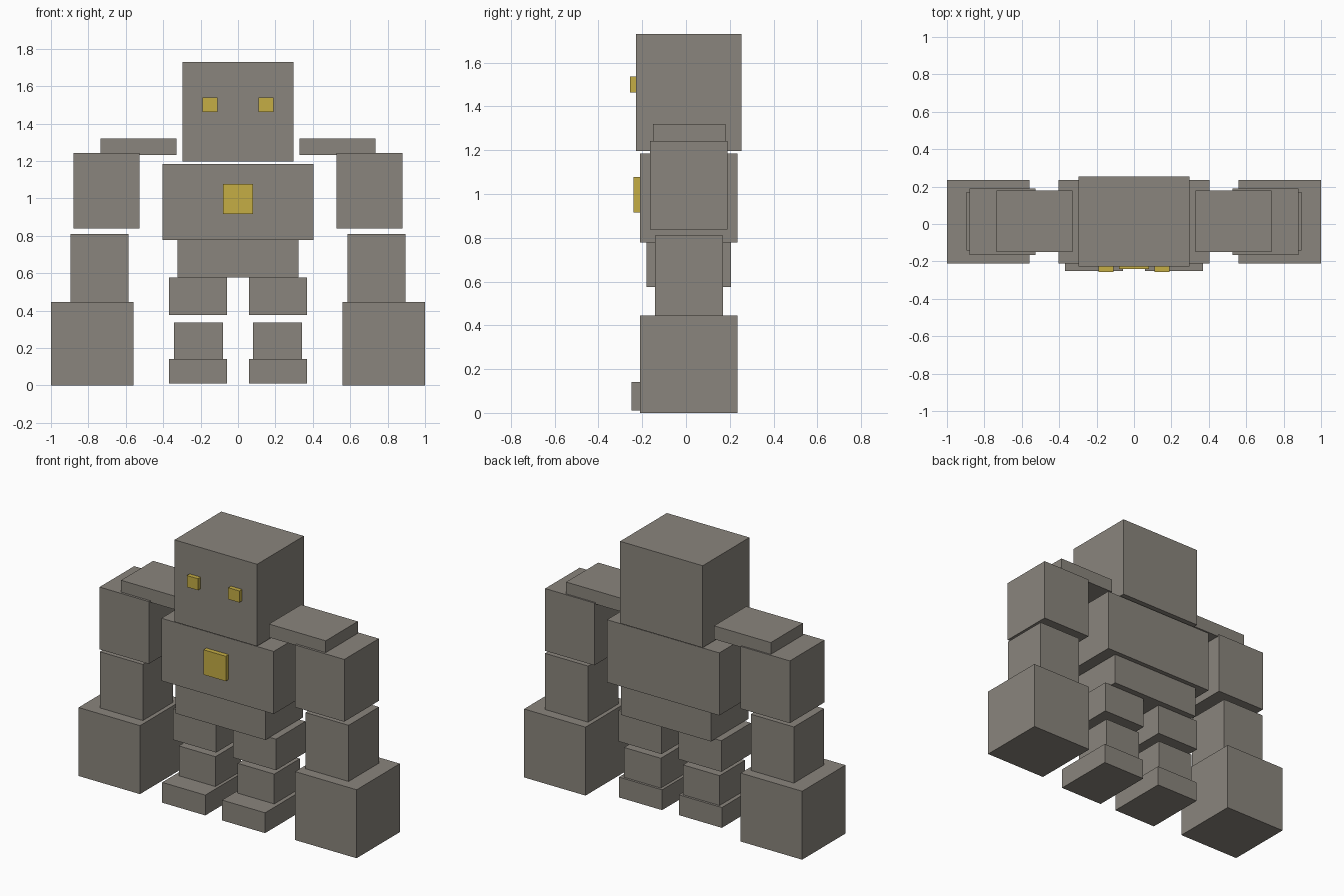
import bpy

if "Cube" in bpy.data.objects:
    bpy.data.objects.remove(bpy.data.objects["Cube"])


def material(name, rgb):
    m = bpy.data.materials.new(name)
    m.diffuse_color = (*rgb, 1.0)
    m.use_nodes = True
    m.node_tree.nodes["Principled BSDF"].inputs["Base Color"].default_value = m.diffuse_color
    return m


STONE = material("warm_grey_stone", (0.255, 0.235, 0.205))
GOLD = material("gold", (0.56, 0.42, 0.06))


def box(name, x, y, z, mat=STONE):
    """Box from (min, max) ranges on each axis."""
    ranges = (x, y, z)
    bpy.ops.mesh.primitive_cube_add(size=1)
    ob = bpy.context.object
    ob.name = name
    centre = [(a + b) / 2 for a, b in ranges]
    size = [b - a for a, b in ranges]
    for v in ob.data.vertices:
        v.co = [c + s * k for c, s, k in zip(centre, size, v.co)]
    ob.data.materials.append(mat)
    return ob


def pair(name, x, y, z, mat=STONE):
    """The same box on both sides of the body."""
    box(name + "_right", x, y, z, mat)
    box(name + "_left", (-x[1], -x[0]), y, z, mat)


# Head and torso
box("head", (-0.297, 0.297), (-0.228, 0.253), (1.197, 1.73))
box("chest", (-0.404, 0.404), (-0.21, 0.235), (0.778, 1.185))
box("pelvis", (-0.324, 0.324), (-0.18, 0.205), (0.576, 0.778))

# Glowing eyes and chest core
pair("eye", (0.109, 0.189), (-0.256, -0.226), (1.463, 1.538), GOLD)
box("chest_core", (-0.08, 0.08), (-0.24, -0.208), (0.916, 1.078), GOLD)

# Arms
pair("shoulder_plate", (0.328, 0.736), (-0.15, 0.18), (1.233, 1.32))
pair("upper_arm", (0.526, 0.88), (-0.165, 0.19), (0.838, 1.243))
pair("forearm", (0.585, 0.895), (-0.142, 0.17), (0.445, 0.81))
pair("fist", (0.558, 1.0), (-0.21, 0.235), (0.0, 0.445))

# Legs
pair("thigh", (0.06, 0.37), (-0.138, 0.165), (0.376, 0.578))
pair("shin", (0.08, 0.343), (-0.118, 0.145), (0.142, 0.336))
pair("foot", (0.06, 0.37), (-0.25, 0.16), (0.01, 0.142))
